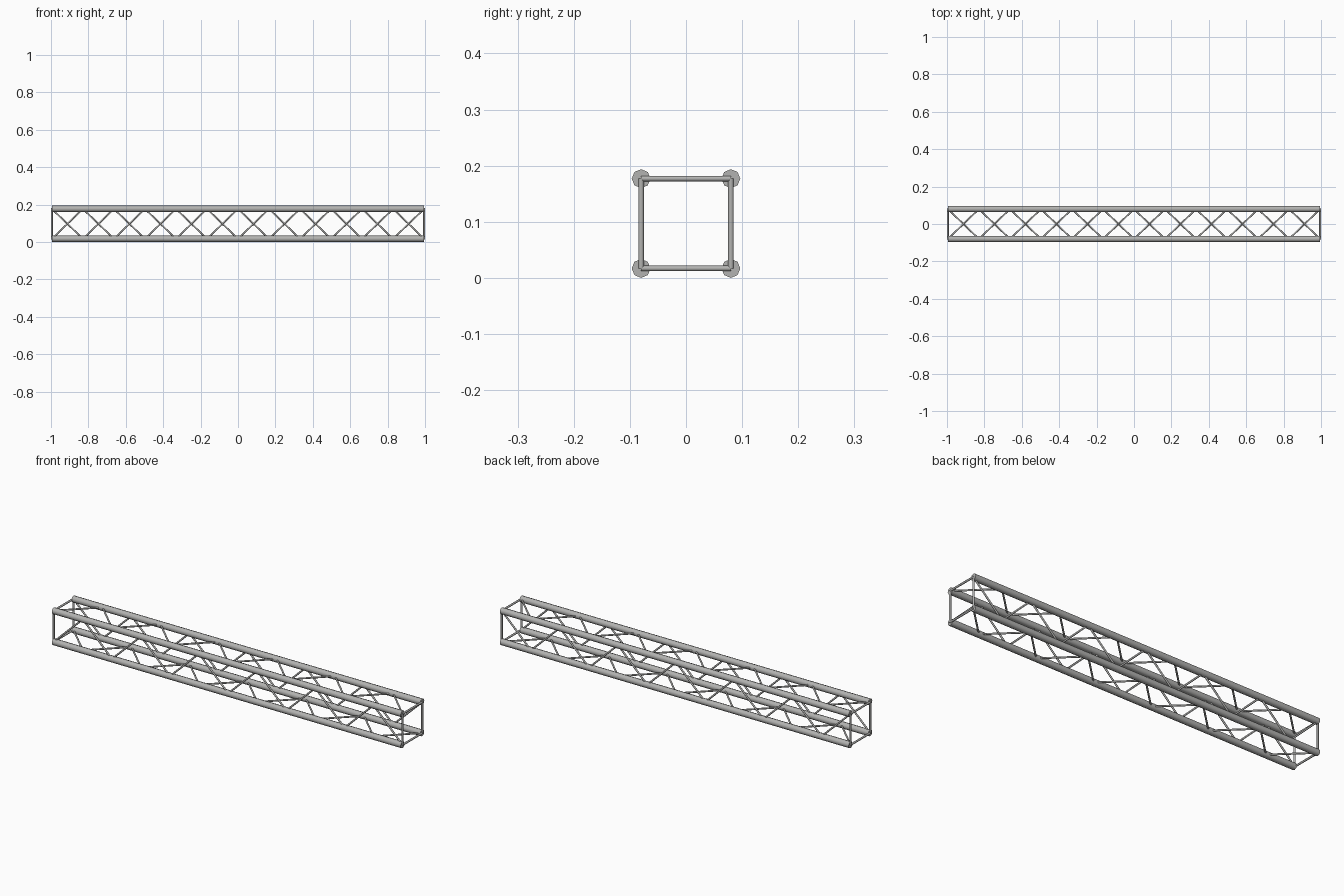
import bpy
import math
from mathutils import Vector, Matrix

cube = bpy.data.objects.get("Cube")
if cube:
    bpy.data.objects.remove(cube)

HALF = 0.08          # chord offset from the truss axis
CHORD_R = 0.0168
MID_Z = 0.0968
END_X = 0.995
BAYS = 12

metal = bpy.data.materials.new("brushed grey metal")
metal.use_nodes = True
grey = (0.45, 0.45, 0.44, 1)
metal.diffuse_color = grey
metal.node_tree.nodes["Principled BSDF"].inputs["Base Color"].default_value = grey


def tube(name, a, b, radius, sides=8):
    """Capped tube running from a to b."""
    a, b = Vector(a), Vector(b)
    d = b - a
    bpy.ops.mesh.primitive_cylinder_add(vertices=sides, radius=radius, depth=d.length)
    ob = bpy.context.object
    ob.name = name
    ob.data.transform(Matrix.Translation((a + b) / 2) @ d.to_track_quat('Z', 'Y').to_matrix().to_4x4())
    ob.data.materials.append(metal)
    return ob


def join(name, parts):
    bpy.ops.object.select_all(action='DESELECT')
    for p in parts:
        p.select_set(True)
    bpy.context.view_layer.objects.active = parts[0]
    bpy.ops.object.join()
    parts[0].name = name
    bpy.ops.object.shade_smooth_by_angle(angle=math.radians(50))


# Corners in order around the axis, with the face that follows each one
corners = [(-HALF, MID_Z - HALF), (-HALF, MID_Z + HALF),
           (HALF, MID_Z + HALF), (HALF, MID_Z - HALF)]
faces = ["front", "top", "back", "bottom"]
chord_names = ["front_lower", "front_upper", "back_upper", "back_lower"]

# Main chords
for name, (y, z) in zip(chord_names, corners):
    join(name + "_chord", [tube("chord", (-END_X, y, z), (END_X, y, z), CHORD_R)])

# Zigzag lacing, one run per face, each starting from its own corner
step = 2 * END_X / BAYS
for i, face in enumerate(faces):
    ends = (corners[i], corners[(i + 1) % 4])
    nodes = [(-END_X + step * k, *ends[k % 2]) for k in range(BAYS + 1)]
    join(face + "_lacing", [tube("brace", p, q, 0.0045) for p, q in zip(nodes, nodes[1:])])

# Square end frames
for side, x in (("right", -END_X), ("left", END_X)):
    bars = [tube("bar", (x, *corners[i]), (x, *corners[(i + 1) % 4]), 0.005)
            for i in range(4)]
    join(side + "_end_frame", bars)
